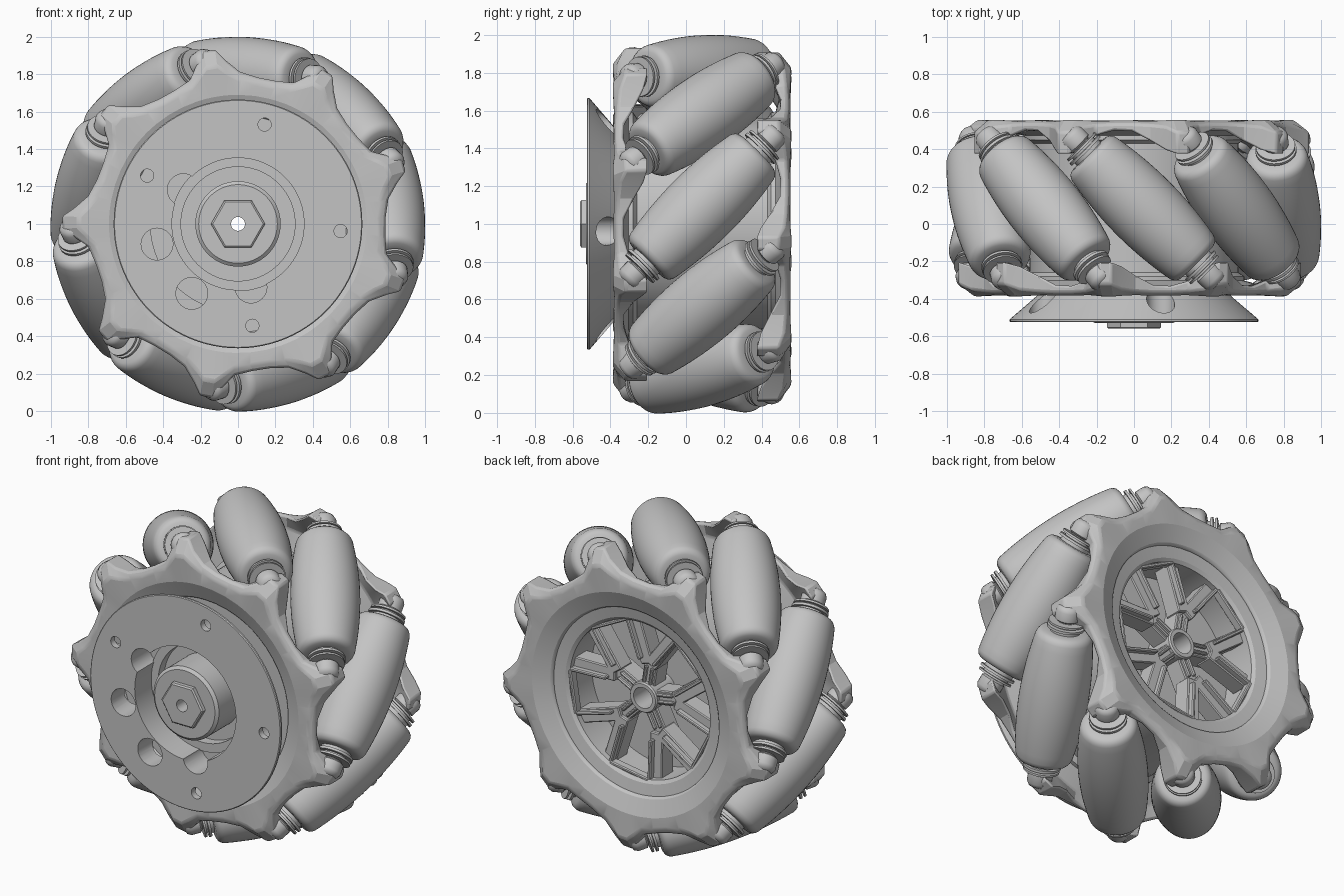
import bpy, bmesh
from math import cos, sin, pi, radians
from mathutils import Matrix, Vector

cube = bpy.data.objects.get("Cube")
if cube:
    bpy.data.objects.remove(cube, do_unlink=True)

COUNT = 9
STEP = 2 * pi / COUNT
ROLLER_ANGLE = radians(6.6)
MID_Y = 0.085
CENTRE = Vector((0, 0, 1))

grey = bpy.data.materials.new("light_grey")
grey.use_nodes = True
grey.diffuse_color = (0.55, 0.55, 0.55, 1)
grey.node_tree.nodes["Principled BSDF"].inputs["Base Color"].default_value = grey.diffuse_color


def add_object(name, mesh, matrix=None):
    obj = bpy.data.objects.new(name, mesh)
    obj.matrix_world = matrix if matrix else Matrix.Translation(CENTRE)
    bpy.context.collection.objects.link(obj)
    return obj


def finish(bm, name):
    bmesh.ops.recalc_face_normals(bm, faces=bm.faces)
    mesh = bpy.data.meshes.new(name)
    bm.to_mesh(mesh)
    bm.free()
    mesh.materials.append(grey)
    return mesh


def select(obj):
    bpy.ops.object.select_all(action='DESELECT')
    obj.select_set(True)
    bpy.context.view_layer.objects.active = obj


def smooth(obj, angle=30):
    select(obj)
    bpy.ops.object.shade_smooth_by_angle(angle=radians(angle))


def loft(sections, name):
    """Join closed sections into a closed ring."""
    bm = bmesh.new()
    rings = [[bm.verts.new(p) for p in s] for s in sections]
    n = len(rings[0])
    for a, b in zip(rings, rings[1:] + rings[:1]):
        for i in range(n):
            j = (i + 1) % n
            bm.faces.new((a[i], a[j], b[j], b[i]))
    return finish(bm, name)


def lathe(name, profile, segments=96):
    """Turn a closed (radius, y) profile about the y axis."""
    turns = [2 * pi * k / segments for k in range(segments)]
    return loft([[(r * cos(a), y, r * sin(a)) for r, y in profile] for a in turns], name)


def pin_shape(name, profile, segments=40):
    """Turn an open profile about y and close its ends."""
    bm = bmesh.new()
    turns = [2 * pi * k / segments for k in range(segments)]
    rings = [[bm.verts.new((r * cos(a), y, r * sin(a))) for a in turns] for r, y in profile]
    for a, b in zip(rings, rings[1:]):
        for i in range(segments):
            j = (i + 1) % segments
            bm.faces.new((a[i], a[j], b[j], b[i]))
    bm.faces.new(rings[0])
    bm.faces.new(rings[-1])
    return finish(bm, name)


def drill(obj, radius, distance, degrees, y0, y1):
    """Cut a hole along y at a polar position."""
    a = radians(degrees)
    tool = add_object("hole_cutter", pin_shape("hole_cutter", [(radius, y0), (radius, y1)], 32),
                      Matrix.Translation(CENTRE + Vector((distance * cos(a), 0, distance * sin(a)))))
    tool.hide_render = True
    mod = obj.modifiers.new("hole", 'BOOLEAN')
    mod.operation = 'DIFFERENCE'
    mod.solver = 'EXACT'
    mod.object = tool
    select(obj)
    bpy.ops.object.modifier_apply(modifier=mod.name)
    bpy.data.objects.remove(tool, do_unlink=True)


# Rollers: gently bulging barrel with rounded ends and stepped necks
neck = [(0.16, 0.385), (0.148, 0.4), (0.13, 0.408), (0.1, 0.41), (0.09, 0.41), (0.09, 0.43),
        (0.11, 0.43), (0.11, 0.445), (0.08, 0.445), (0.08, 0.458), (0.105, 0.458),
        (0.105, 0.47), (0.055, 0.47), (0.055, 0.52)]
barrel = [(0.2 - 0.034 * (t / 0.37) ** 2, t) for t in [0.37 * k / 8 for k in range(-8, 9)]]
roller_mesh = pin_shape("roller", [(r, -t) for r, t in reversed(neck)] + barrel + neck, 48)
lug_mesh = pin_shape("lug", [(0.06, 0.475), (0.072, 0.485), (0.072, 0.54), (0.06, 0.562), (0.03, 0.575)], 24)

for k in range(COUNT):
    a = ROLLER_ANGLE + k * STEP
    radial = Vector((cos(a), 0, sin(a)))
    axis = Vector((-sin(a), 1, cos(a))).normalized()
    place = Matrix((radial, axis, radial.cross(axis))).transposed().to_4x4()
    place.translation = CENTRE + radial * 0.8 + Vector((0, MID_Y, 0))
    smooth(add_object(f"roller_{k + 1}", roller_mesh, place), 35)
    smooth(add_object(f"back_lug_{k + 1}", lug_mesh, place), 45)
    smooth(add_object(f"front_lug_{k + 1}", lug_mesh, place @ Matrix.Rotation(pi, 4, 'X')), 45)

# Thin toothed side plates: angle, radius, outer y, inner y, y halfway out
tooth = [(-17, 0.79, -0.365, -0.325, -0.383), (-10, 0.815, -0.36, -0.27, -0.38),
         (-5, 0.88, -0.35, -0.22, -0.384), (-2, 0.94, -0.32, -0.2, -0.388),
         (2, 0.94, -0.32, -0.2, -0.388), (5, 0.88, -0.35, -0.23, -0.384),
         (9, 0.81, -0.36, -0.3, -0.38), (16, 0.79, -0.365, -0.33, -0.383)]
sections = []
for k in range(COUNT):
    for da, r, outer, inner, half in tooth:
        a = radians(19.5 + da) + k * STEP
        shape = [(0.58, -0.335), (0.69, -0.38), (0.69 + (r - 0.69) * 0.65, half),
                 (r, outer), (r, inner), (0.71, -0.335), (0.58, -0.3)]
        sections.append([(p * cos(a), y, p * sin(a)) for p, y in shape])
plate_mesh = loft(sections, "side_plate")
pivot = Vector((cos(ROLLER_ANGLE), 0, sin(ROLLER_ANGLE)))
middle = Matrix.Translation((0, MID_Y, 0))
flip = Matrix.Translation(CENTRE) @ middle @ Matrix.Rotation(pi, 4, pivot) @ middle.inverted()
for name, matrix in (("front_plate", None), ("back_plate", flip)):
    plate = add_object(name, plate_mesh, matrix)
    bevel = plate.modifiers.new("soft_edges", 'BEVEL')
    bevel.width = 0.012
    bevel.segments = 2
    bevel.limit_method = 'ANGLE'
    bevel.angle_limit = radians(28)
    smooth(plate, 18)

# Central drum with stepped front recess and open back
drum = [(0.037, -0.3), (0.305, -0.3), (0.305, -0.36), (0.36, -0.36), (0.36, -0.32),
        (0.59, -0.32), (0.59, -0.28), (0.56, -0.26), (0.56, 0.43), (0.59, 0.45),
        (0.59, 0.49), (0.51, 0.475), (0.49, 0.46), (0.49, 0.24), (0.037, 0.24)]
smooth(add_object("drum", lathe("drum", drum)), 25)

# Conical mounting flange with its holes
flange = add_object("mounting_flange", lathe("mounting_flange", [
    (0.353, -0.525), (0.66, -0.525), (0.665, -0.52), (0.665, -0.51),
    (0.52, -0.385), (0.443, -0.315), (0.353, -0.315)]))
for angle in (-82, -4, 75, 152):
    drill(flange, 0.075, 0.55, angle, -0.485, -0.2)
    drill(flange, 0.035, 0.55, angle, -0.6, -0.45)
for distance, angle in ((0.446, 194), (0.446, 236.4), (0.345, 148), (0.345, -78.4)):
    drill(flange, 0.085, distance, angle, -0.6, -0.34)
smooth(flange)

# Front boss and hexagonal nut
smooth(add_object("front_boss", lathe("front_boss", [
    (0.037, -0.53), (0.21, -0.53), (0.228, -0.515), (0.228, -0.29), (0.037, -0.29)])))
nut = add_object("hex_nut", pin_shape("hex_nut", [(0.135, -0.56), (0.145, -0.553), (0.145, -0.525)], 6))
drill(nut, 0.037, 0, 0, -0.7, -0.4)

# Back hub tube
smooth(add_object("back_hub", lathe("back_hub", [
    (0.065, 0.43), (0.088, 0.43), (0.095, 0.42), (0.095, 0.22), (0.065, 0.22)], 48)))


def bar(name, start, end, width, y0, y1):
    """Straight bar between two (radius, degrees) points."""
    p, q = [Vector((r * cos(radians(d)), 0, r * sin(radians(d)))) for r, d in (start, end)]
    along = (q - p).normalized()
    side = Vector((-along.z, 0, along.x)) * width / 2
    bm = bmesh.new()
    base = [bm.verts.new(v + Vector((0, y0, 0))) for v in (p - side, q - side, q + side, p + side)]
    face = bm.faces.new(base)
    top = bmesh.ops.extrude_face_region(bm, geom=[face])["geom"]
    bmesh.ops.translate(bm, verts=[v for v in top if isinstance(v, bmesh.types.BMVert)], vec=(0, y1 - y0, 0))
    obj = add_object(name, finish(bm, name))
    mod = obj.modifiers.new("soft_edges", 'BEVEL')
    mod.width = 0.006
    mod.segments = 1


# Forked spokes, with raised ridges framing the windows between them
for k in range(5):
    a = 99 + 72 * k
    bar(f"spoke_stem_{k + 1}", (0.07, a), (0.27, a), 0.09, 0.28, 0.4)
    bar(f"window_ridge_{k + 1}", (0.495, a + 20), (0.495, a + 52), 0.022, 0.41, 0.465)
    for side, label in ((-1, "right"), (1, "left")):
        bar(f"spoke_fork_{label}_{k + 1}", (0.22, a + 3 * side), (0.5, a + 17 * side), 0.085, 0.31, 0.425)
        bar(f"fork_ridge_{label}_{k + 1}", (0.25, a + 11 * side), (0.495, a + 20 * side), 0.022, 0.38, 0.46)
        bar(f"stem_ridge_{label}_{k + 1}", (0.09, a + 14 * side), (0.2, a + 6 * side), 0.018, 0.36, 0.42)
